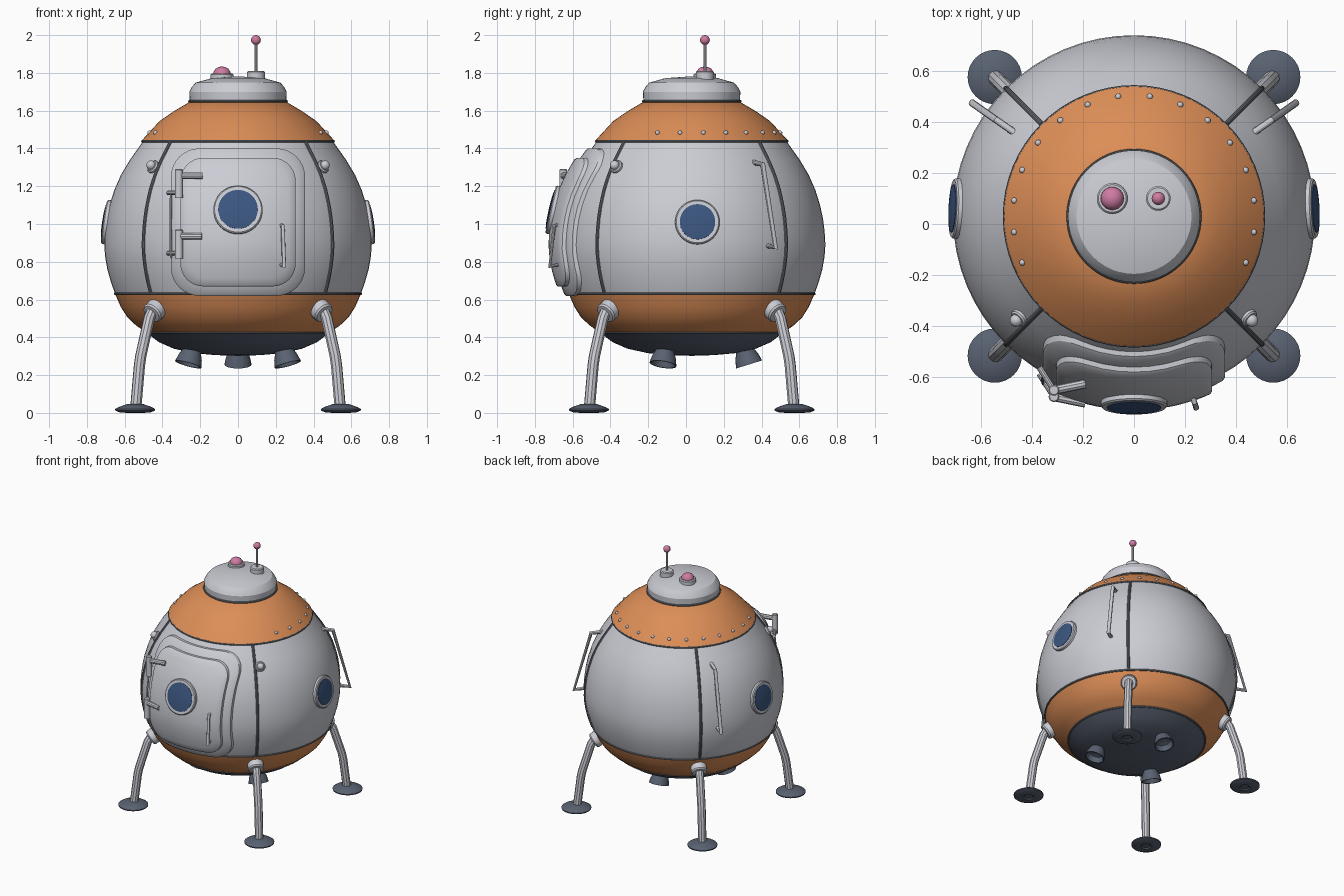
import bpy, bmesh, math
from mathutils import Vector

if "Cube" in bpy.data.objects:
    bpy.data.objects.remove(bpy.data.objects["Cube"])

CY = 0.03  # hull axis sits slightly behind the origin


def material(name, rgb):
    m = bpy.data.materials.new(name)
    m.diffuse_color = (*rgb, 1)
    m.use_nodes = True
    m.node_tree.nodes["Principled BSDF"].inputs["Base Color"].default_value = m.diffuse_color
    return m


GREY = material("light grey", (0.60, 0.61, 0.66))
ORANGE = material("orange", (0.72, 0.27, 0.095))
DARK = material("slate", (0.10, 0.12, 0.165))
SEAM = material("seam grey", (0.16, 0.17, 0.19))
GLASS = material("window blue", (0.045, 0.095, 0.22))
PINK = material("pink", (0.62, 0.20, 0.36))

# Hull profile (radius, height)
HULL = [(0, .302), (.12, .306), (.23, .316), (.34, .340), (.42, .375), (.485, .425),
        (.54, .463), (.585, .505), (.62, .56), (.65, .628), (.672, .69), (.692, .76),
        (.704, .83), (.708, .89), (.704, .96), (.695, 1.03), (.680, 1.10), (.655, 1.18),
        (.620, 1.26), (.572, 1.34), (.503, 1.437), (.51, 1.442), (.415, 1.545),
        (.34, 1.597), (.25, 1.65), (0, 1.66)]


def hull_r(z):
    for (r0, z0), (r1, z1) in zip(HULL, HULL[1:]):
        if z0 <= z <= z1:
            return r0 + (r1 - r0) * (z - z0) / (z1 - z0)
    return 0.25


def polar(r, az, z):
    a = math.radians(az)
    return Vector((r * math.cos(a), CY + r * math.sin(a), z))


def hull_normal(az, z):
    slope = (hull_r(z + .08) - hull_r(z - .08)) / .16
    a = math.radians(az)
    return Vector((math.cos(a), math.sin(a), -slope)).normalized()


def make(name, verts, faces, mat):
    bm = bmesh.new()
    vs = [bm.verts.new(v) for v in verts]
    for f in faces:
        bm.faces.new([vs[i] for i in f])
    bmesh.ops.remove_doubles(bm, verts=bm.verts, dist=1e-5)
    bmesh.ops.recalc_face_normals(bm, faces=bm.faces)
    me = bpy.data.meshes.new(name)
    bm.to_mesh(me)
    bm.free()
    me.materials.append(mat)
    ob = bpy.data.objects.new(name, me)
    bpy.context.collection.objects.link(ob)
    return ob


def lathe(name, profile, mat, loc=(0, 0, 0), axis=(0, 0, 1), n=32):
    """Revolve (radius, height) points about an axis through loc."""
    q = Vector(axis).to_track_quat('Z', 'Y')
    loc = Vector(loc)
    verts = [loc + q @ Vector((r * math.cos(t), r * math.sin(t), h))
             for r, h in profile for t in (math.tau * i / n for i in range(n))]
    faces = [(k * n + i, k * n + (i + 1) % n, (k + 1) * n + (i + 1) % n, (k + 1) * n + i)
             for k in range(len(profile) - 1) for i in range(n)]
    return make(name, verts, faces, mat)


def disc(name, r, h0, h1, mat, loc, axis, n=32):
    b = min(.006, r * .2)
    return lathe(name, [(0, h0), (r, h0), (r, h1 - b), (r - b, h1), (0, h1)], mat, loc, axis, n)


def ball(name, r, mat, loc):
    pts = [(r * math.sin(math.pi * i / 10), -r * math.cos(math.pi * i / 10)) for i in range(11)]
    return lathe(name, pts, mat, loc, n=16)


def tube(name, pts, r, mat, closed=False):
    cu = bpy.data.curves.new(name, 'CURVE')
    cu.dimensions = '3D'
    cu.bevel_depth = r
    cu.bevel_resolution = 3
    cu.use_fill_caps = True
    sp = cu.splines.new('POLY')
    sp.points.add(len(pts) - 1)
    for p, c in zip(sp.points, pts):
        p.co = (*c, 1)
    sp.use_cyclic_u = closed
    tmp = bpy.data.objects.new(name + "_curve", cu)
    me = bpy.data.meshes.new_from_object(tmp)
    bpy.data.objects.remove(tmp)
    me.materials.clear()
    me.materials.append(mat)
    ob = bpy.data.objects.new(name, me)
    bpy.context.collection.objects.link(ob)
    return ob


# Hull, coloured in bands by height
hull = lathe("hull", HULL, GREY, (0, CY, 0), n=64)
hull.data.materials.append(ORANGE)
hull.data.materials.append(DARK)
for f in hull.data.polygons:
    z = f.center.z
    f.material_index = 2 if z < .425 else 1 if z < .628 or z > 1.438 else 0

# Horizontal and vertical seams
for name, r, z in (("lower_seam", .65, .63), ("upper_seam", .506, 1.438),
                   ("cap_seam", .257, 1.65), ("base_seam", .485, .426)):
    tube(name, [polar(r, i * 5.625, z) for i in range(64)], .007, SEAM, True)
for az in (45, 135, 225, 315):
    zs = [.64 + .79 * i / 16 for i in range(17)]
    tube("panel_seam", [polar(hull_r(z), az, z) for z in zs], .010, SEAM)

# Top cap, beacon and antenna
lathe("top_cap", [(.255, 1.64), (.258, 1.70), (.245, 1.725), (.225, 1.748), (.14, 1.772), (0, 1.782)],
      GREY, (0, CY, 0), n=48)
disc("beacon_base", .06, 1.76, 1.797, GREY, (-.085, .10, 0), (0, 0, 1))
lathe("beacon", [(.046, 1.79), (.044, 1.807), (.034, 1.822), (.018, 1.831), (0, 1.834)],
      PINK, (-.085, .10, 0), n=24)
disc("antenna_base", .048, 1.76, 1.81, GREY, (.095, .10, 0), (0, 0, 1))
tube("antenna_rod", [(.095, .10, 1.80), (.095, .10, 1.97)], .008, GREY)
ball("antenna_tip", .026, PINK, (.095, .10, 1.974))

# Rivets around the sides and back of the upper band
for k in range(16):
    az = -22.5 + 15 * k
    ball("rivet", .012, GREY, polar(hull_r(1.483), az, 1.483))

# Landing legs with collars and foot pads
for az in (45, 135, 225, 315):
    out = hull_normal(az, .54)
    lathe("leg_collar", [(.057, -.05), (.057, .022), (.05, .032), (.038, .034), (0, .034)],
          GREY, polar(.622, az, .542), out, 24)
    tube("leg", [polar(.61, az, .55), polar(.645, az, .535), polar(.665, az, .50),
                 polar(.728, az, .30), polar(.738, az, .25), polar(.765, az, .03)], .03, GREY)
    lathe("foot_pad", [(0, .008), (.03, .008), (.04, 0), (.08, .002), (.105, .012), (.106, .02),
                       (.09, .03), (.045, .046), (0, .048)], DARK, polar(.77, az, 0), n=32)

# Thruster nozzles
for az in (90, 210, 330):
    base = polar(.275, az, .35)
    axis = polar(.303, az, .26) - base
    lathe("thruster", [(0, 0), (.042, 0), (.05, .025), (.064, .06), (.072, .098), (.064, .098),
                       (.05, .06), (0, .045)], DARK, base, axis, 24)


# Door: rounded panels wrapped onto the hull
def wrapped_panel(name, hw, hh, rad, zc, d, n=8, rings=10):
    rim = []
    corners = ((1, 1, 0), (-1, 1, 90), (-1, -1, 180), (1, -1, 270))
    for k, (sx, sz, a0) in enumerate(corners):
        arc = [(sx * (hw - rad) + rad * math.cos(math.radians(a0 + 90 * i / n)),
                sz * (hh - rad) + rad * math.sin(math.radians(a0 + 90 * i / n))) for i in range(n + 1)]
        nx, nz, a1 = corners[(k + 1) % 4]
        b = (nx * (hw - rad) + rad * math.cos(math.radians(a1)),
             nz * (hh - rad) + rad * math.sin(math.radians(a1)))
        a = arc[-1]
        rim += arc + [(a[0] + (b[0] - a[0]) * t / 6, a[1] + (b[1] - a[1]) * t / 6) for t in range(1, 6)]

    def point(x, z, off):
        return Vector((x, CY - math.sqrt((hull_r(z) + off) ** 2 - x * x), z))
    m = len(rim)
    layers = [(k / rings * .975, d) for k in range(rings + 1)] + [(1, d - .006), (1, -.03)]
    verts = [point(x * s, zc + z * s, off) for s, off in layers for x, z in rim]
    verts = [point(0, zc, d)] * m + verts[m:]
    faces = [(k * m + i, k * m + (i + 1) % m, (k + 1) * m + (i + 1) % m, (k + 1) * m + i)
             for k in range(len(layers) - 1) for i in range(m)]
    return make(name, verts, faces, GREY)


wrapped_panel("door_frame", .355, .39, .15, 1.01, .025)
wrapped_panel("door", .305, .34, .12, 1.01, .05)

# Round windows: front door and both sides
for name, az, z, ro, ri, off in (("door", -90, 1.075, .13, .105, .05),
                                 ("right", 2.5, 1.01, .118, .094, 0),
                                 ("left", 177.5, 1.01, .118, .094, 0)):
    p, nrm = polar(hull_r(z) + off, az, z), hull_normal(az, z)
    disc(name + "_window_rim", ro, -.03, .012, GREY, p, nrm, 40)
    lathe(name + "_window_glass", [(ri, .010), (ri, .015), (ri * .6, .020), (0, .022)],
          GLASS, p, nrm, 40)


# Handrails: door handle and two rear grab bars
def handrail(name, az, top, low, depth, r):
    (r1, z1), (r0, z0) = top, low
    a, b = polar(r1, az, z1), polar(r0, az, z0)
    tube(name, [polar(r1 - depth, az, z1 + .012), a, b, polar(r0 - depth, az, z0 + .012)], r, GREY)


handrail("door_handle", -72, (.765, .99), (.79, .775), .06, .011)
for az in (35, 145):
    handrail("grab_bar", az, (.655, 1.315), (.775, .875), .09, .014)

# Door hinges
for z, y in ((1.215, -.65), (.895, -.675)):
    disc("hinge_pin", .021, -.078, .075, GREY, (-.313, y, z), (0, 0, 1), 16)
    tube("hinge_arm", [(-.313, y, z + .04), (-.19, -.70 if z < 1 else -.625, z + .04)], .018, GREY)
    tube("hinge_bracket", [(-.313, y, z - .05), (-.37, y + .09, z - .05)], .012, GREY)
tube("hinge_rod", [(-.355, -.625, .82), (-.357, -.61, 1.0), (-.355, -.585, 1.17)], .006, GREY)

# Small lamps on the front seams
for az in (-41.5, -138.5):
    p, nrm = polar(hull_r(1.30), az, 1.30), hull_normal(az, 1.30)
    disc("lamp_base", .036, -.02, .016, GREY, p, nrm, 20)
    ball("lamp", .025, GREY, p + nrm * .022)

# Smooth shading with crisp edges
for ob in bpy.data.objects:
    ob.select_set(True)
bpy.context.view_layer.objects.active = hull
bpy.ops.object.shade_smooth_by_angle(angle=math.radians(30))
